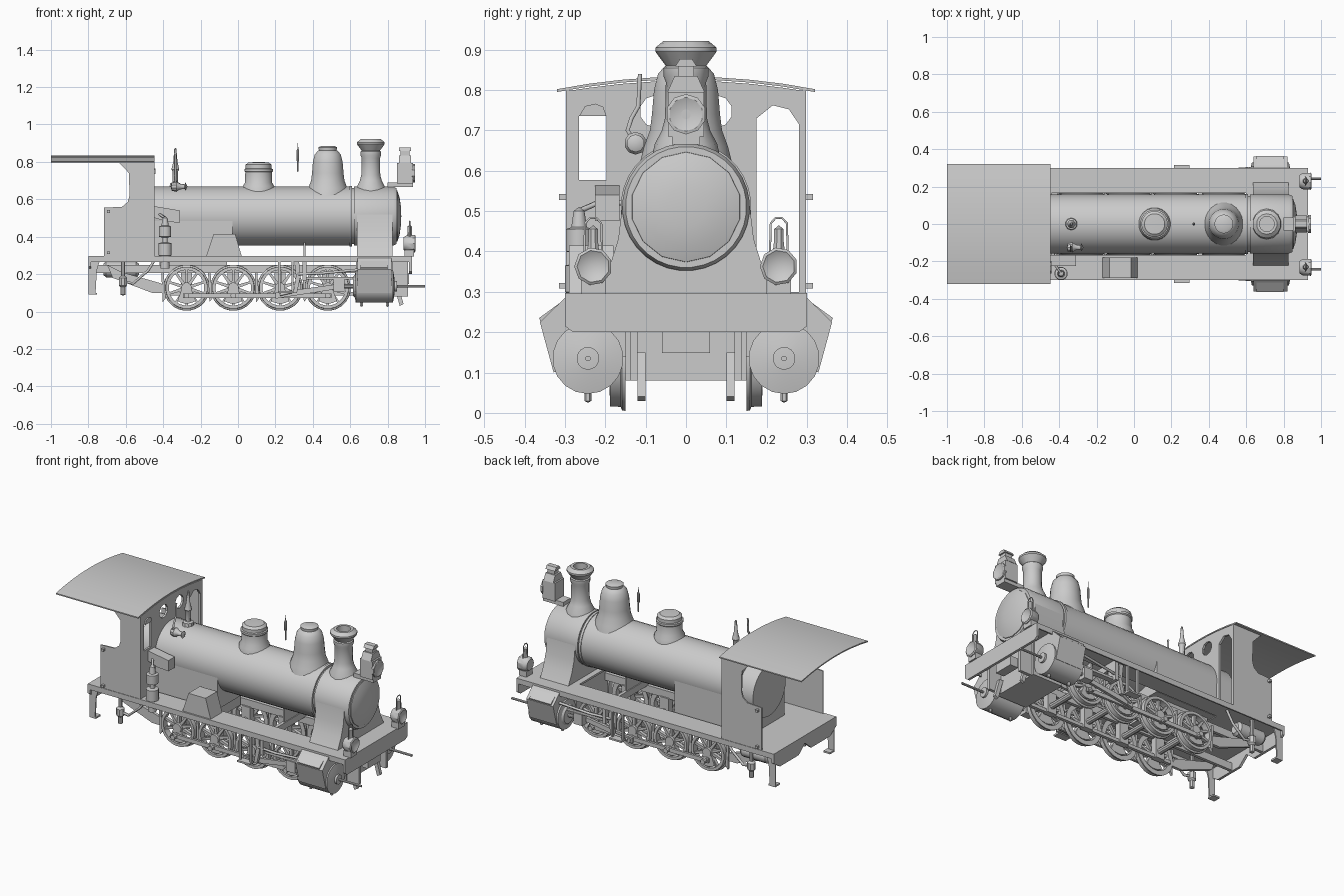
import bpy, bmesh, math
from mathutils import Vector

def finish(name, bm):
    bmesh.ops.recalc_face_normals(bm, faces=bm.faces)
    me = bpy.data.meshes.new(name)
    bm.to_mesh(me)
    bm.free()
    ob = bpy.data.objects.new(name, me)
    bpy.context.collection.objects.link(ob)
    return ob

def add_prism(bm, pts, axis, a, b):
    # outline is (y,z) for axis x, (x,z) for axis y, (x,y) for axis z
    place = {'x': lambda p, h: (h, p[0], p[1]), 'y': lambda p, h: (p[0], h, p[1]),
             'z': lambda p, h: (p[0], p[1], h)}[axis]
    lo, hi = ([bm.verts.new(place(p, h)) for p in pts] for h in (a, b))
    bm.faces.new(lo)
    bm.faces.new(hi[::-1])
    for i in range(len(pts)):
        j = (i + 1) % len(pts)
        bm.faces.new((lo[i], lo[j], hi[j], hi[i]))

def add_lathe(bm, prof, c, axis, n=16, closed=False):
    # profile is (radius, distance along axis)
    c, rings = Vector(c), []
    for r, h in prof:
        ring = []
        for k in range(n if r > 0 else 1):
            t = 2 * math.pi * (k + .5) / n
            u, v = r * math.cos(t), r * math.sin(t)
            ring.append(bm.verts.new(c + Vector({'x': (h, u, v), 'y': (u, h, v), 'z': (u, v, h)}[axis])))
        rings.append(ring)
    for A, B in list(zip(rings, rings[1:])) + ([(rings[-1], rings[0])] if closed else []):
        for k in range(n):
            f = [A[k % len(A)], A[(k + 1) % len(A)], B[(k + 1) % len(B)], B[k % len(B)]]
            f = list(dict.fromkeys(f))
            if len(f) > 2:
                bm.faces.new(f)

def prism(name, pts, axis, a, b):
    bm = bmesh.new()
    add_prism(bm, pts, axis, a, b)
    return finish(name, bm)

def box(name, x0, x1, y0, y1, z0, z1):
    return prism(name, [(x0, z0), (x1, z0), (x1, z1), (x0, z1)], 'y', y0, y1)

def lathe(name, prof, c, axis, n=16, closed=False):
    bm = bmesh.new()
    add_lathe(bm, prof, c, axis, n, closed)
    return finish(name, bm)

def pipe(name, pts, r):
    cu = bpy.data.curves.new(name, 'CURVE')
    cu.dimensions, cu.bevel_depth, cu.bevel_resolution, cu.use_fill_caps = '3D', r, 1, True
    sp = cu.splines.new('POLY')
    sp.points.add(len(pts) - 1)
    for p, q in zip(sp.points, pts):
        p.co = (*q, 1)
    ob = bpy.data.objects.new(name, cu)
    bpy.context.collection.objects.link(ob)
    return ob

# Boiler, smokebox and firebox
BZ = .51
lathe("boiler", [(0, -.56), (.158, -.56), (.158, .61), (0, .61)], (0, 0, BZ), 'x', 32)
lathe("boiler_band", [(.156, .595), (.162, .595), (.162, .61), (.156, .61)], (0, 0, BZ), 'x', 32, True)
lathe("smokebox", [(0, .62), (.158, .62), (.158, .83), (.15, .848), (0, .848)], (0, 0, BZ), 'x', 32)
lathe("smokebox_joint", [(.15, .60), (.15, .63)], (0, 0, BZ), 'x', 32)
lathe("smokebox_door", [(.138, .84), (.136, .852), (.10, .864), (.05, .871), (0, .873)], (0, 0, BZ), 'x', 14)
prism("firebox", [(.155, .29), (.155, .50), (-.155, .50), (-.155, .29)], 'x', -.555, -.03)
prism("smokebox_saddle", [(-.225, .29), (.225, .29), (.19, .36), (.168, .43), (.157, .52),
                          (-.157, .52), (-.168, .43), (-.19, .36)], 'x', .635, .825)

# Chimney, domes and valves on top
lathe("chimney", [(.085, .63), (.078, .665), (.06, .70), (.052, .73), (.05, .82), (.056, .835), (.056, .855),
                  (.05, .86), (.076, .895), (.076, .905), (.055, .922), (.04, .922), (.04, .86), (0, .86)], (.71, 0, 0), 'z', 14)
lathe("steam_dome", [(.115, .62), (.105, .66), (.09, .70), (.085, .74), (.08, .80), (.07, .84), (.052, .86),
                     (.048, .862), (.05, .878), (.035, .885), (0, .885)], (.48, 0, 0), 'z', 24)
lathe("sand_dome", [(.09, .62), (.085, .67), (.073, .69), (.072, .745), (.077, .75), (.077, .762), (.07, .765),
                    (.07, .785), (.055, .797), (0, .80)], (.11, 0, 0), 'z', 20)
lathe("safety_valve", [(.035, .65), (.03, .685), (.016, .69), (.016, .75), (.022, .76), (.012, .80),
                       (.006, .87), (0, .875)], (-.335, 0, 0), 'z', 10)
lathe("whistle", [(0, .745), (.004, .75), (.004, .80), (.008, .81), (.008, .86), (.003, .87), (0, .91)], (.32, 0, 0), 'z', 8)
lathe("steam_valve", [(0, -.36), (.022, -.355), (.028, -.33), (.015, -.31), (.012, -.285), (.022, -.28), (0, -.27)],
      (0, -.125, .668), 'x', 10)
pipe("steam_valve_pipe", [(-.335, -.125, .67), (-.335, -.145, .70), (-.335, -.135, .73), (-.335, -.118, .76),
                          (-.335, -.114, .84)], .006)

# Top headlight
box("headlight_bracket", .80, .935, -.035, .035, .665, .69)
box("headlight_body", .85, .935, -.044, .044, .685, .795)
lathe("headlight_lens", [(0, .93), (.05, .93), (.05, .945), (.042, .947), (0, .93)], (0, 0, .74), 'x', 10)
prism("headlight_roof", [(-.046, .795), (.046, .795), (.028, .835), (-.028, .835)], 'x', .86, .925)
box("headlight_vent", .87, .917, -.02, .02, .835, .862)
prism("headlight_vent_cap", [(-.027, .858), (.027, .858), (.015, .877), (-.015, .877)], 'x', .862, .925)

# Decks and end beams
box("front_deck", .60, .93, -.30, .30, .285, .297)
box("rear_deck", -.80, -.44, -.30, .30, .285, .297)
prism("front_beam", [(-.30, .297), (.30, .297), (.30, .215), (.28, .20), (-.28, .20), (-.30, .215)], 'x', .915, .93)
prism("rear_beam", [(-.30, .297), (.30, .297), (.30, .24), (.24, .20), (.06, .20), (0, .25), (-.06, .20),
                    (-.24, .20), (-.30, .24)], 'x', -.80, -.785)
box("front_coupling_pocket", .86, .915, -.06, .06, .148, .205)

# Cab front wall with cut openings
roof = [(y / 100, .826 - .031 * (y / 32) ** 2) for y in range(-32, 33, 8)]
wall = [(-.297, .29), (-.297, .797)] + [(y, z - .003) for y, z in roof[1:-1]] + [(.297, .797), (.297, .29)]
front_wall = prism("cab_front_wall", wall, 'x', -.46, -.447)
cutters = [
    prism("window_cutter", [(-.265, .577), (-.197, .577), (-.197, .735), (-.265, .735)], 'x', -.5, -.4),
    prism("door_cutter", [(.175, .30), (.28, .30), (.28, .715), (.255, .752), (.215, .762), (.175, .73)], 'x', -.5, -.4),
    lathe("left_port_cutter", [(0, -.5), (.04, -.5), (.04, -.4), (0, -.4)], (0, -.075, .747), 'x', 10),
    lathe("right_port_cutter", [(0, -.5), (.04, -.5), (.04, -.4), (0, -.4)], (0, .075, .747), 'x', 10)]
for cut in cutters:
    cut.hide_render = True
    cut.display_type = 'WIRE'
    m = front_wall.modifiers.new(cut.name, 'BOOLEAN')
    m.operation, m.object, m.solver = 'DIFFERENCE', cut, 'EXACT'

# Cab roof, shelf bracket and pump
prism("cab_roof", roof + [(y, z + .007) for y, z in roof[::-1]], 'x', -1, -.447)
prism("window_head", [(-.265, .735), (-.197, .735), (-.205, .758), (-.225, .766), (-.25, .76)], 'x', -.447, -.44)
prism("cab_bracket", [(-.46, .565), (-.31, .54), (-.31, .475), (-.38, .48), (-.46, .505)], 'y', -.225, -.165)
lathe("air_pump", [(0, .23), (.025, .23), (.025, .29), (.036, .30), (.036, .365), (.014, .37), (.014, .395), (.034, .40),
                   (.034, .455), (.02, .46), (.014, .50), (0, .51)], (-.39, -.265, 0), 'z', 12)
pipe("pump_pipe", [(-.39, -.265, .50), (-.42, -.22, .52), (-.42, -.15, .52)], .007)
prism("tool_box", [(-.17, .295), (.02, .295), (-.015, .415), (-.13, .415)], 'y', -.29, -.18)
lathe("air_tank", [(0, -.72), (.03, -.72), (.042, -.705), (.042, -.545), (.03, -.53), (0, -.53)], (0, .21, .225), 'x', 14)

# Bar frame cross pieces
box("cylinder_saddle", .63, .83, -.15, .15, .08, .285)
box("motion_cross_beam", .345, .365, -.28, .28, .245, .285)
box("frame_stretcher", -.36, -.33, -.13, .13, .20, .25)
box("boiler_support", .35, .36, -.07, .07, .28, .37)
box("ash_pan", -.42, -.06, -.11, .11, .21, .30)

WX, WZ, PIN = (-.275, -.025, .225, .48), .127, .085
for x in WX:
    lathe("axle", [(0, -.16), (.018, -.16), (.018, .16), (0, .16)], (x, 0, WZ), 'y', 10)

for s, side in ((-1, "near_"), (1, "far_")):
    def sbox(n, x0, x1, y0, y1, z0, z1):
        return box(side + n, x0, x1, s * y0, s * y1, z0, z1)
    def sprism(n, pts, y0, y1):
        return prism(side + n, pts, 'y', s * y0, s * y1)
    def tube(n, x0, x1, y, z, r, k=10):
        return lathe(side + n, [(0, x0), (r, x0), (r, x1), (0, x1)], (0, s * y, z), 'x', k)

    # Running board, frame, cab side
    sbox("running_board", -.45, .61, .165, .30, .285, .297)
    sbox("running_board_skirt", -.80, .93, .292, .30, .265, .297)
    sbox("frame_top_bar", -.79, .91, .12, .138, .205, .25)
    sbox("frame_low_bar", -.36, .63, .12, .138, .085, .105)
    sbox("deck_support_front", .83, .91, .12, .138, .08, .285)
    sprism("cab_side", [(-.717, .29), (-.447, .29), (-.447, .80), (-.64, .80), (-.61, .77), (-.583, .74),
                        (-.58, .62), (-.59, .585), (-.62, .56), (-.717, .555)], .289, .297)
    for z in (.315, .535):
        sbox("cab_rail_stub", -.70, -.685, .295, .315, z - .007, z + .007)

    # Wheels with spokes, counterweight and pin
    for x in WX:
        bm, c = bmesh.new(), (x, 0, WZ)
        add_lathe(bm, [(.095, s * .15), (.123, s * .15), (.122, s * .158), (.113, s * .162), (.112, s * .188), (.095, s * .188)], c, 'y', 24, True)
        add_lathe(bm, [(0, s * .148), (.028, s * .148), (.028, s * .195), (0, s * .195)], c, 'y', 12)
        add_lathe(bm, [(0, s * .16), (.015, s * .16), (.015, s * .235), (0, s * .235)], (x, 0, PIN), 'y', 8)
        for k in range(10):
            a = 2 * math.pi * (k + .5) / 10
            ca, sa = math.cos(a), math.sin(a)
            add_prism(bm, [(x + r * ca - w * sa, WZ + r * sa + w * ca) for r, w in
                           ((.02, -.009), (.1, -.006), (.1, .006), (.02, .009))], 'y', s * .16, s * .18)
        arc = [(x + .085 * math.cos(math.radians(d)), WZ + .085 * math.sin(math.radians(d))) for d in range(-125, -54, 14)]
        add_prism(bm, arc + [(x + .02, WZ + .01), (x - .02, WZ + .01)], 'y', s * .158, s * .19)
        finish(side + "wheel", bm)
        sbox("axle_box", x - .03, x + .03, .11, .147, .085, .21)
        sprism("brake_hanger", [(x - .135, .21), (x - .122, .21), (x - .112, .07), (x - .128, .05)], .16, .175)

    # Rods, crosshead, slide bar
    sbox("coupling_rod", WX[0] - .02, WX[3] + .02, .198, .212, PIN - .012, PIN + .012)
    sprism("main_rod", [(.20, PIN - .016), (.54, .122), (.54, .148), (.20, PIN + .016)], .216, .232)
    sbox("crosshead", .51, .57, .222, .268, .105, .172)
    sbox("slide_bar", .35, .635, .228, .262, .17, .185)
    tube("piston_rod", .55, .64, .245, .135, .011)
    sprism("valve_link", [(.30, .28), (.325, .28), (.335, .19), (.315, .10), (.295, .10), (.31, .19)], .25, .27)
    pipe(side + "valve_rod", [(.66, s * .30, .225), (.45, s * .285, .205), (.32, s * .265, .20)], .008)
    pipe(side + "eccentric_rod", [(.31, s * .26, .11), (.225, s * .24, .09)], .008)
    sbox("motion_bracket", .345, .365, .22, .28, .165, .285)

    # Cylinder with valve chest
    lathe(side + "cylinder", [(0, .615), (.05, .615), (.06, .625), (.088, .63), (.088, .828), (.06, .834), (.028, .838),
                              (.028, .85), (0, .852)], (0, s * .243, .135), 'x', 18)
    prism(side + "cylinder_block", [(s * y, z) for y, z in ((.14, .285), (.30, .285), (.362, .225), (.328, .10), (.24, .14), (.14, .14))],
          'x', .64, .82)
    prism(side + "valve_chest", [(s * y, z) for y, z in ((.285, .255), (.305, .278), (.364, .235), (.355, .212))], 'x', .655, .80)
    tube("tail_rod", .84, 1.0, .243, .135, .007, 8)
    for x in (.66, .80):
        lathe(side + "drain_cock", [(0, .025), (.009, .03), (.009, .055), (0, .06)], (x, s * .243, 0), 'z', 6)
    sprism("guard_iron", [(.83, .15), (.855, .15), (.885, .04), (.865, .03)], .10, .12)

    # Steps and rear underframe
    sprism("rear_step_plate", [(-.80, .285), (-.735, .285), (-.755, .22), (-.762, .09), (-.80, .09)], .277, .285)
    sbox("rear_step_tread", -.80, -.755, .24, .285, .09, .10)
    for x in (.215, .285):
        sbox("middle_step_hanger", x, x + .012, .285, .297, .10, .285)
    sbox("middle_step_tread", .215, .297, .27, .315, .10, .11)
    sprism("rear_equaliser", [(-.70, .25), (-.62, .21), (-.41, .15), (-.39, .10), (-.46, .10), (-.67, .18)], .15, .168)
    lathe(side + "injector", [(0, .085), (.014, .09), (.014, .13), (.024, .14), (.024, .18), (.012, .19), (.012, .285)],
          (-.615, s * .25, 0), 'z', 8)
    pipe(side + "injector_pipe", [(-.615, s * .25, .16), (-.56, s * .25, .15), (-.48, s * .25, .22), (-.44, s * .25, .285)], .008)

    # Lower front lantern
    lathe(side + "lantern", [(0, .885), (.034, .885), (.044, .90), (.047, .945), (.04, .95), (0, .925)], (0, s * .23, .363), 'x', 9)
    sbox("lantern_base", .89, .94, .20, .26, .295, .33)
    lathe(side + "lantern_vent", [(.016, .40), (.013, .425), (.013, .455), (0, .465)], (.918, s * .23, 0), 'z', 8)
    pipe(side + "lantern_handle", [(.918, s * .23 + d, z) for d, z in ((-.022, .40), (-.02, .47), (-.008, .483), (.008, .483), (.02, .47), (.022, .40))], .003)

# Smooth the round parts, keep edges sharp; the cut wall stays flat
for ob in bpy.context.scene.objects:
    ob.select_set(ob.type == 'MESH' and ob not in [front_wall] + cutters)
bpy.context.view_layer.objects.active = bpy.data.objects["boiler"]
bpy.ops.object.shade_smooth_by_angle(angle=math.radians(35))
